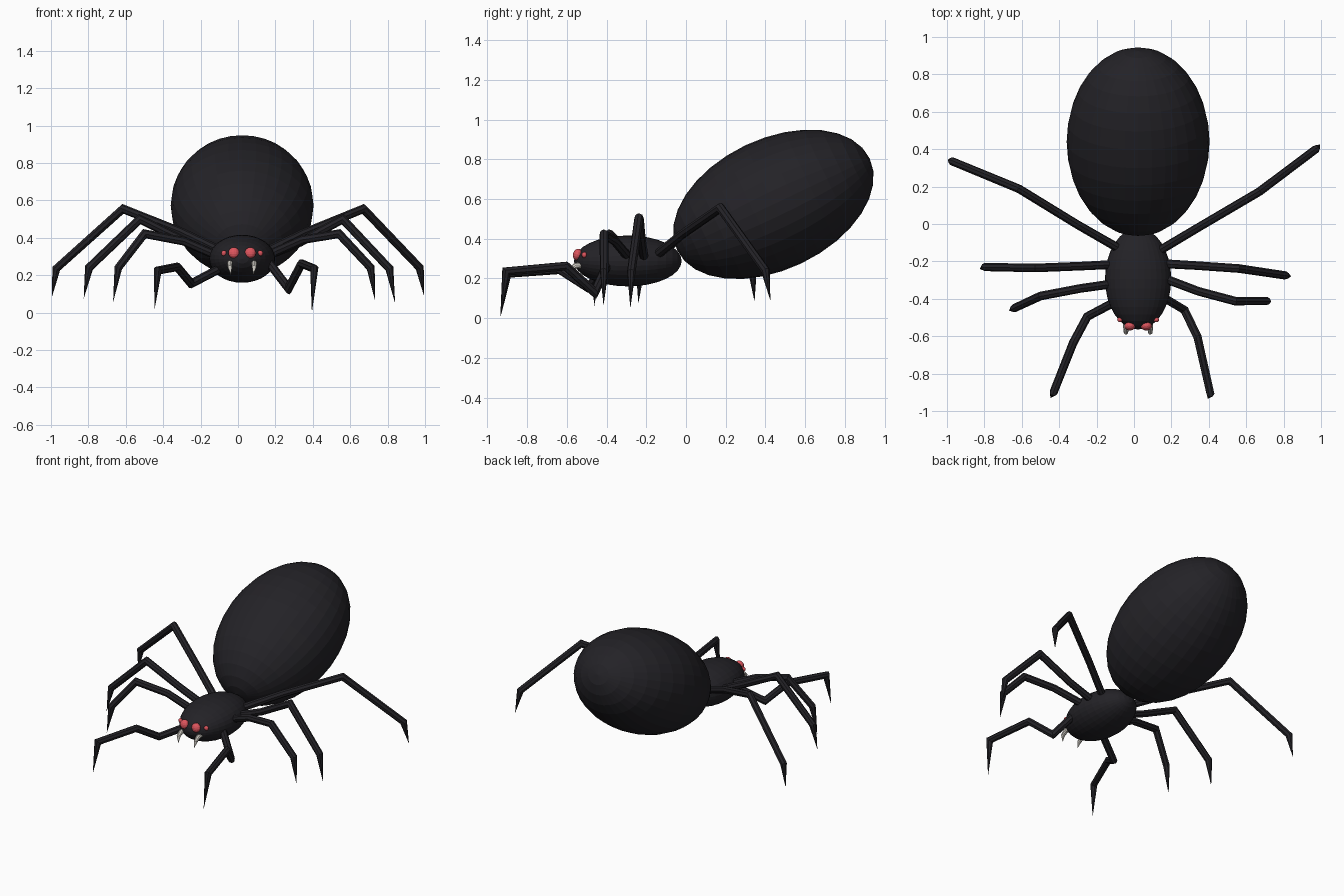
import bpy, bmesh, math
from mathutils import Vector

if "Cube" in bpy.data.objects:
    bpy.data.objects.remove(bpy.data.objects["Cube"])


def material(name, rgb):
    m = bpy.data.materials.new(name)
    m.diffuse_color = (*rgb, 1)
    m.use_nodes = True
    m.node_tree.nodes["Principled BSDF"].inputs["Base Color"].default_value = m.diffuse_color
    return m


BLACK = material("black_shell", (0.017, 0.016, 0.020))
RED = material("red_eye", (0.72, 0.09, 0.11))
IVORY = material("ivory", (0.75, 0.72, 0.66))
CX = 0.022  # body centre line


def ellipsoid(name, loc, scale, mat, tilt=0, seg=32, rings=16):
    bpy.ops.mesh.primitive_uv_sphere_add(segments=seg, ring_count=rings, radius=1,
                                         location=loc, rotation=(math.radians(tilt), 0, 0))
    ob = bpy.context.object
    ob.name = name
    ob.scale = scale
    ob.data.materials.append(mat)
    return ob


def limb(name, pts, radii, mat, sides=8):
    """Mitred tube along a path, ending in a point."""
    pts = [Vector(p) for p in pts]
    dirs = [(b - a).normalized() for a, b in zip(pts, pts[1:])]
    u = dirs[0].orthogonal().normalized()
    w = dirs[0].cross(u)
    bm = bmesh.new()
    ring = []
    for k in range(sides):
        a = 2 * math.pi * k / sides
        ring.append(pts[0] + (u * math.cos(a) + w * math.sin(a)) * radii[0])
    prev = [bm.verts.new(v) for v in ring]
    bm.faces.new(prev[::-1])
    for i in range(1, len(pts) - 1):
        d, n, p = dirs[i - 1], (dirs[i - 1] + dirs[i]).normalized(), pts[i]
        s = radii[i] / radii[i - 1]
        ring = [v + d * ((p - v).dot(n) / d.dot(n)) for v in ring]
        ring = [p + (v - p) * s for v in ring]
        cur = [bm.verts.new(v) for v in ring]
        for k in range(sides):
            j = (k + 1) % sides
            bm.faces.new((prev[k], prev[j], cur[j], cur[k]))
        prev = cur
    tip = bm.verts.new(pts[-1])
    for k in range(sides):
        bm.faces.new((prev[k], prev[(k + 1) % sides], tip))
    bmesh.ops.recalc_face_normals(bm, faces=bm.faces)
    me = bpy.data.meshes.new(name)
    bm.to_mesh(me)
    bm.free()
    me.materials.append(mat)
    ob = bpy.data.objects.new(name, me)
    bpy.context.collection.objects.link(ob)
    return ob


# body
ellipsoid("abdomen", (CX, 0.44, 0.573), (0.382, 0.329, 0.537), BLACK, tilt=25.5 - 90)
ellipsoid("head_body", (CX, -0.293, 0.288), (0.177, 0.128, 0.271), BLACK, tilt=-90)

# legs: both sides are posed a little differently
legs = {
    "front_leg_left": [(-.07, -.40, .25), (-.25, -.495, .155), (-.325, -.635, .245),
                       (-.43, -.90, .225), (-.446, -.93, .018)],
    "front_leg_right": [(.11, -.365, .34), (.27, -.46, .13), (.34, -.605, .262),
                        (.408, -.905, .235), (.395, -.935, .0)],
    "second_leg_left": [(-.08, -.315, .29), (-.29, -.345, .382), (-.50, -.385, .422),
                        (-.64, -.45, .24), (-.668, -.463, .056)],
    "second_leg_right": [(.12, -.275, .29), (.345, -.36, .39), (.54, -.412, .422),
                         (.71, -.412, .24), (.733, -.415, .063)],
    "third_leg_left": [(-.08, -.215, .29), (-.28, -.225, .38), (-.525, -.235, .50),
                       (-.797, -.23, .24), (-.825, -.24, .075)],
    "third_leg_right": [(.12, -.21, .29), (.33, -.222, .375), (.56, -.238, .50),
                        (.81, -.275, .235), (.84, -.28, .05)],
    "back_leg_left": [(-.03, -.16, .30), (-.30, -.005, .43), (-.615, .188, .555),
                      (-.972, .335, .235), (-.995, .345, .083)],
    "back_leg_right": [(.09, -.17, .30), (.35, -.015, .425), (.67, .173, .555),
                       (.972, .40, .24), (.995, .425, .088)],
}
for name, pts in legs.items():
    limb(name, pts, [.024, .023, .023, .022], BLACK)

# eyes and fangs
for s, side in ((-1, "left"), (1, "right")):
    ellipsoid("large_eye_" + side, (CX + s * .044, -.546, .32), (.03, .023, .03), RED, -15, 16, 8)
    ellipsoid("small_eye_" + side, (CX + s * .097, -.512, .318), (.015, .013, .015), RED, 0, 16, 8)
    x = CX + s * .065
    limb("fang_" + side, [(x, -.50, .268), (x, -.555, .264), (x, -.58, .245), (x - s * .005, -.59, .203)],
         [.014, .015, .012], IVORY, 10)
